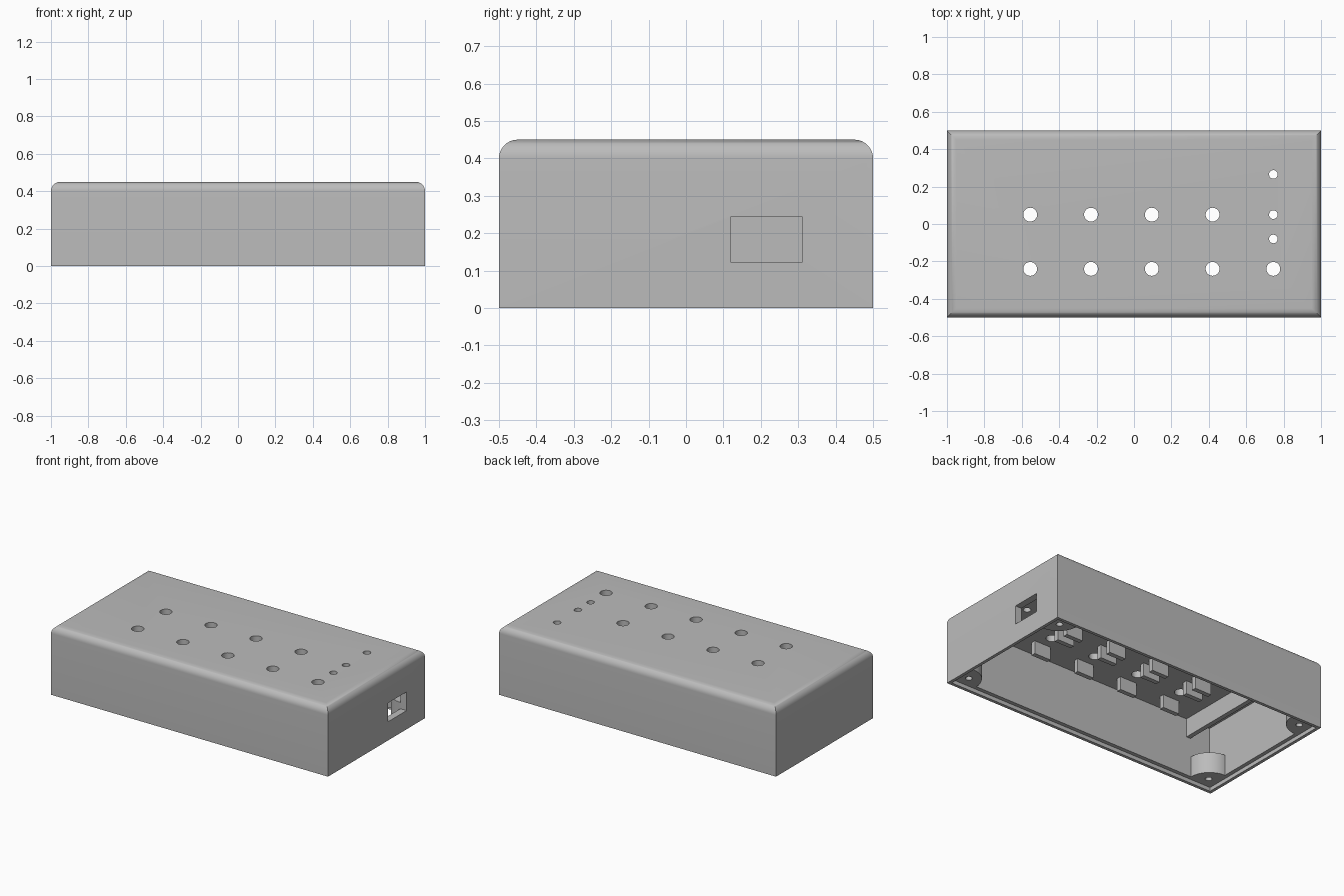
import bpy, bmesh, math
from mathutils import Matrix

if "Cube" in bpy.data.objects:
    bpy.data.objects.remove(bpy.data.objects["Cube"], do_unlink=True)

GREY = (0.5, 0.5, 0.5, 1)
grey = bpy.data.materials.new("case grey")
grey.use_nodes = True
grey.diffuse_color = GREY
grey.node_tree.nodes["Principled BSDF"].inputs["Base Color"].default_value = GREY

HEIGHT, WALL, ROOF, LEDGE = 0.45, 0.045, 0.40, 0.025


def finish(bm, name):
    bmesh.ops.recalc_face_normals(bm, faces=bm.faces[:])
    mesh = bpy.data.meshes.new(name)
    bm.to_mesh(mesh)
    bm.free()
    mesh.materials.append(grey)
    obj = bpy.data.objects.new(name, mesh)
    bpy.context.collection.objects.link(obj)
    return obj


def box(name, lo, hi, top_round=0):
    bm = bmesh.new()
    size = [b - a for a, b in zip(lo, hi)]
    mid = [(a + b) / 2 for a, b in zip(lo, hi)]
    bmesh.ops.create_cube(bm, size=1, matrix=Matrix.Translation(mid) @ Matrix.Diagonal((*size, 1)))
    if top_round:
        edges = [e for e in bm.edges if all(v.co.z > hi[2] - 0.001 for v in e.verts)]
        bmesh.ops.bevel(bm, geom=edges, offset=top_round, segments=10, profile=0.5, affect='EDGES')
    return finish(bm, name)


def rod(name, x, y, z0, z1, radius):
    bm = bmesh.new()
    bmesh.ops.create_cone(bm, cap_ends=True, segments=32, radius1=radius, radius2=radius,
                          depth=z1 - z0, matrix=Matrix.Translation((x, y, (z0 + z1) / 2)))
    return finish(bm, name)


def select(obj):
    bpy.ops.object.select_all(action='DESELECT')
    obj.select_set(True)
    bpy.context.view_layer.objects.active = obj


def cut(obj, cutter):
    mod = obj.modifiers.new("cut", 'BOOLEAN')
    mod.operation, mod.solver, mod.object = 'DIFFERENCE', 'EXACT', cutter
    select(obj)
    bpy.ops.object.modifier_apply(modifier=mod.name)
    bpy.data.objects.remove(cutter, do_unlink=True)


def smooth(obj):
    select(obj)
    bpy.ops.object.shade_smooth_by_angle(angle=math.radians(35))


# Open-bottomed shell with rounded top edges and a recess for the base plate
case = box("case_shell", (-1, -0.5, 0), (1, 0.5, HEIGHT), top_round=0.05)
cut(case, box("cavity", (-1 + WALL, -0.5 + WALL, -0.1), (1 - WALL, 0.5 - WALL, ROOF)))
cut(case, box("lip_recess", (-0.98, -0.48, -0.1), (0.98, 0.48, LEDGE)))

# Socket window in the left end
cut(case, box("socket_window", (0.9, 0.12, 0.122), (1.1, 0.31, 0.244)))

# Button holes and small lamp holes in the top
columns = [-0.555, -0.23, 0.095, 0.42]
rows = [-0.24, 0.05]
buttons = [(x, y) for x in columns for y in rows]
for x, y in buttons + [(0.745, -0.24)]:
    cut(case, rod("button_hole", x, y, 0.3, 0.6, 0.037))
for y in (-0.08, 0.05, 0.265):
    cut(case, rod("lamp_hole", 0.745, y, 0.3, 0.6, 0.023))
smooth(case)

# Quarter-round screw posts in the corners
for sx in (-1, 1):
    for sy in (-1, 1):
        cx, cy = 1 - WALL, 0.5 - WALL
        bm = bmesh.new()
        outline = [(cx + 0.01, cy + 0.01), (cx + 0.01, cy - 0.14)]
        for i in range(13):
            a = math.pi / 2 * i / 12
            outline.append((cx - 0.14 * math.sin(a), cy - 0.14 * math.cos(a)))
        outline.append((cx - 0.14, cy + 0.01))
        face = bm.faces.new([bm.verts.new((sx * x, sy * y, LEDGE)) for x, y in outline])
        side = bmesh.ops.extrude_face_region(bm, geom=[face])
        top = [v for v in side["geom"] if isinstance(v, bmesh.types.BMVert)]
        bmesh.ops.translate(bm, verts=top, vec=(0, 0, 0.135))
        post = finish(bm, "screw_post")
        cut(post, rod("screw_hole", sx * 0.91, sy * 0.41, -0.1, 0.3, 0.02))
        smooth(post)

# Retaining tabs hanging on both sides of each button
for x, y in buttons:
    for dy in (-0.1, 0.11):
        box("button_tab", (x - 0.06, y + dy - 0.015, 0.315), (x + 0.06, y + dy + 0.015, ROOF + 0.01))

# Rib across the inside of the roof
box("inner_rib", (-0.81, -0.46, 0.28), (-0.78, 0.46, ROOF + 0.01))
